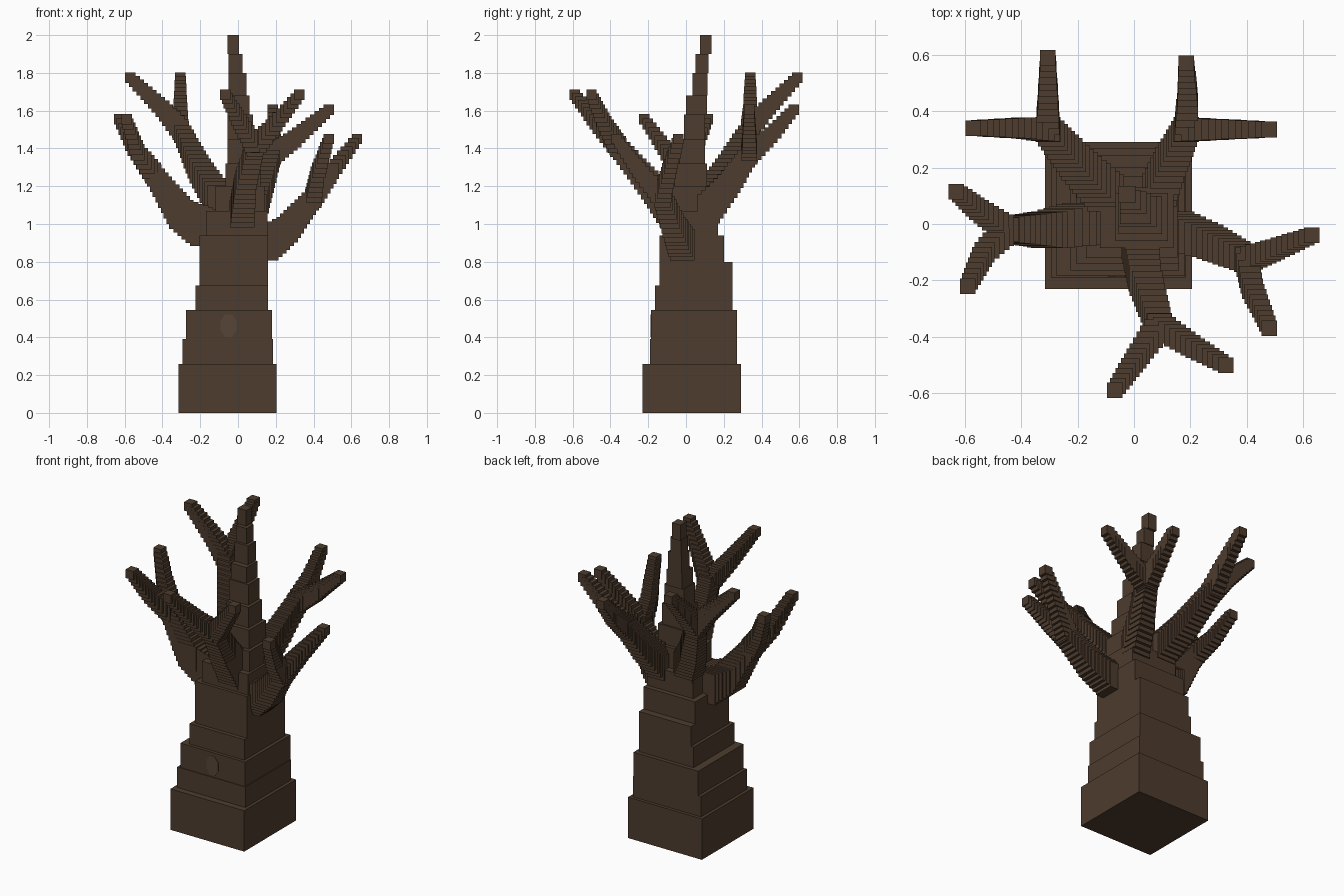
import bpy, bmesh, math
from mathutils import Vector, Matrix


def material(name, rgb):
    m = bpy.data.materials.new(name)
    m.diffuse_color = (*rgb, 1)
    return m


bark = material("bark", (0.075, 0.045, 0.027))
pale = material("pale_wood", (0.095, 0.06, 0.038))


def add_box(bm, lo, hi):
    lo, hi = Vector(lo), Vector(hi)
    size = hi - lo
    bmesh.ops.create_cube(bm, size=1, matrix=Matrix.Translation((lo + hi) / 2)
                          @ Matrix.Diagonal((*size, 1)))


def finish(bm, name, mat=bark):
    me = bpy.data.meshes.new(name)
    bm.to_mesh(me)
    bm.free()
    me.materials.append(mat)
    ob = bpy.data.objects.new(name, me)
    bpy.context.collection.objects.link(ob)
    return ob


def limb(bm, points, w0, w1, step=0.03):
    """Chain of upright blocks along a path, tapering from w0 to w1."""
    pts = [Vector(p) for p in points]
    total = sum((b - a).length for a, b in zip(pts, pts[1:]))
    done = 0
    for a, b in zip(pts, pts[1:]):
        length = (b - a).length
        n = max(1, round(length / step))
        for i in range(n + 1):
            c = a.lerp(b, i / n)
            t = (done + length * i / n) / total
            w = w0 + (w1 - w0) * t
            half = Vector((w, w, w * (1.3 - 0.3 * t))) / 2
            add_box(bm, c - half, c + half)
        done += length


# Trunk: stacked tapering blocks (z0, z1, x0, x1, y0, y1)
trunk_blocks = [
    (0.00, 0.26, -0.315, 0.205, -0.23, 0.29),
    (0.26, 0.39, -0.295, 0.185, -0.19, 0.27),
    (0.39, 0.545, -0.275, 0.18, -0.185, 0.27),
    (0.545, 0.675, -0.225, 0.16, -0.165, 0.245),
    (0.675, 0.80, -0.205, 0.16, -0.14, 0.245),
    (0.80, 0.94, -0.205, 0.16, -0.14, 0.20),
    (0.94, 1.07, -0.17, 0.155, -0.12, 0.17),
    (1.07, 1.20, -0.12, 0.14, -0.085, 0.13),
    (1.20, 1.32, -0.065, 0.12, -0.06, 0.11),
    (1.32, 1.45, -0.055, 0.10, -0.035, 0.10),
    (1.45, 1.58, -0.055, 0.08, -0.01, 0.10),
    (1.58, 1.68, -0.05, 0.06, 0.00, 0.11),
    (1.68, 1.80, -0.05, 0.045, 0.035, 0.115),
    (1.80, 1.90, -0.05, 0.025, 0.05, 0.12),
    (1.90, 2.00, -0.055, 0.005, 0.075, 0.135),
]
bm = bmesh.new()
for z0, z1, x0, x1, y0, y1 in trunk_blocks:
    add_box(bm, (x0, y0, z0), (x1, y1, z1))
finish(bm, "trunk")

# Branches: a stem path ending at a fork, then two twig paths
branches = {
    "left_branch": ([(-0.18, 0, 0.98), (-0.30, -0.02, 1.05), (-0.45, -0.02, 1.27)],
                    [[(-0.55, 0.05, 1.40), (-0.63, 0.115, 1.555)],
                     [(-0.53, -0.10, 1.38), (-0.59, -0.22, 1.555)]], 0.15),
    "back_left_branch": ([(-0.10, 0.11, 1.12), (-0.20, 0.21, 1.28), (-0.305, 0.335, 1.50)],
                         [[(-0.40, 0.34, 1.61), (-0.57, 0.34, 1.775)],
                          [(-0.305, 0.42, 1.60), (-0.305, 0.59, 1.775)]], 0.13),
    "back_right_branch": ([(0.09, 0.12, 1.08), (0.13, 0.22, 1.20), (0.185, 0.335, 1.37)],
                          [[(0.30, 0.335, 1.45), (0.48, 0.335, 1.605)],
                           [(0.19, 0.45, 1.47), (0.185, 0.57, 1.605)]], 0.12),
    "right_branch": ([(0.15, -0.02, 0.89), (0.26, -0.06, 0.97), (0.40, -0.125, 1.14)],
                     [[(0.50, -0.09, 1.28), (0.63, -0.04, 1.45)],
                      [(0.42, -0.23, 1.26), (0.48, -0.37, 1.45)]], 0.13),
    "front_branch": ([(0.02, -0.06, 1.04), (0.04, -0.20, 1.22), (0.09, -0.36, 1.41)],
                     [[(0.02, -0.46, 1.52), (-0.068, -0.59, 1.685)],
                      [(0.20, -0.43, 1.53), (0.325, -0.50, 1.685)]], 0.13),
}
for name, (stem, twigs, width) in branches.items():
    bm = bmesh.new()
    limb(bm, stem, width, 0.09)
    for twig in twigs:
        limb(bm, [stem[-1]] + twig, 0.085, 0.055)
    finish(bm, name)

# Knot: flush oval patch on the front of the trunk
bm = bmesh.new()
bmesh.ops.create_cone(bm, cap_ends=True, segments=8, radius1=1, radius2=1, depth=1,
                      matrix=Matrix.Translation((-0.05, -0.185, 0.462))
                      @ Matrix.Diagonal((0.045, 0.004, 0.065, 1))
                      @ Matrix.Rotation(math.pi / 2, 4, 'X')
                      @ Matrix.Rotation(math.pi / 8, 4, 'Z'))
finish(bm, "trunk_knot", pale)
